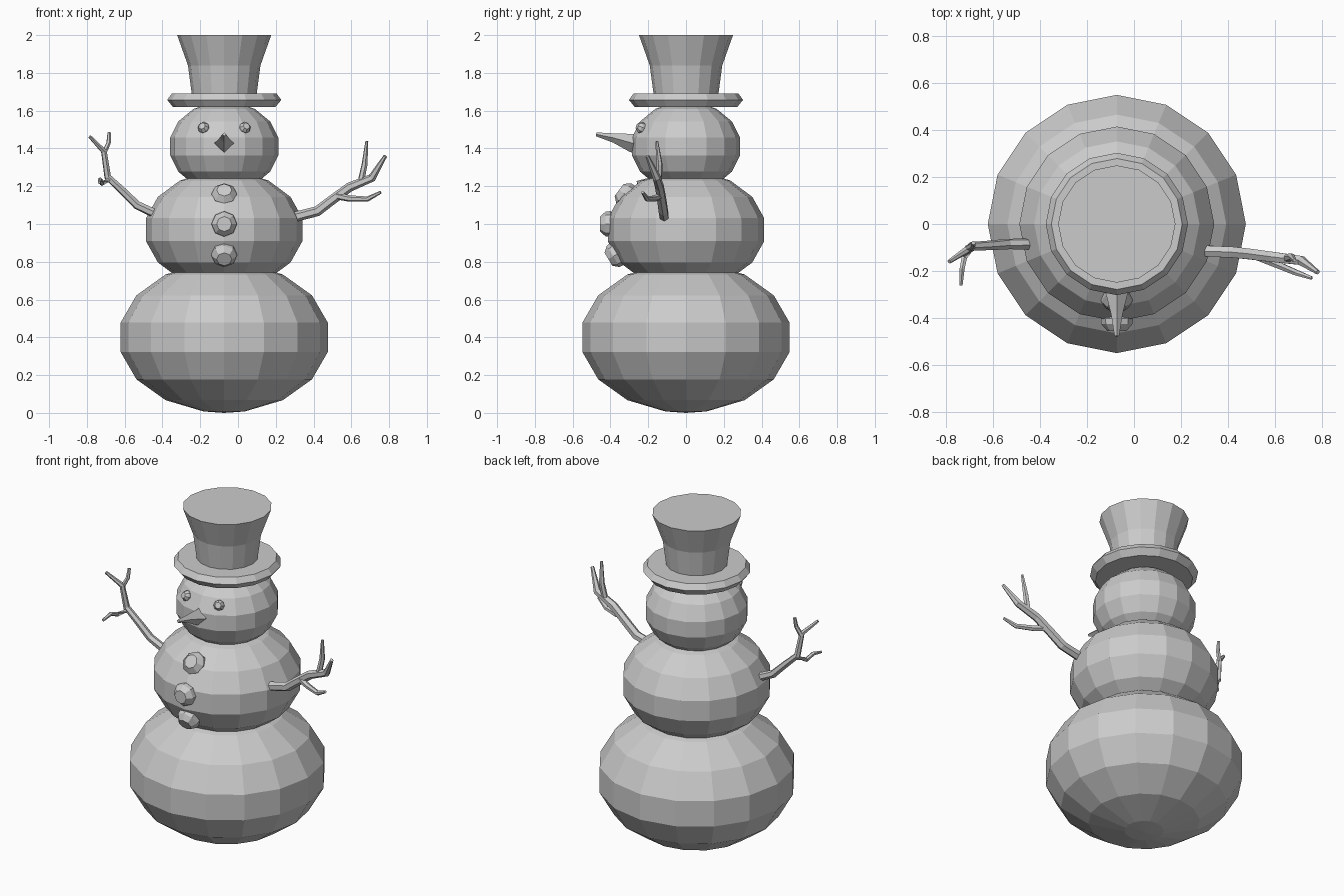
import bpy
import bmesh
from math import sin, cos, pi, radians
from mathutils import Vector

if "Cube" in bpy.data.objects:
    bpy.data.objects.remove(bpy.data.objects["Cube"], do_unlink=True)

AXIS_X = -0.073   # vertical axis of the body

grey = bpy.data.materials.new("plain grey")
grey.use_nodes = True
grey.diffuse_color = (0.6, 0.6, 0.6, 1)
grey.node_tree.nodes["Principled BSDF"].inputs["Base Color"].default_value = (0.6, 0.6, 0.6, 1)


def finish(bm, name):
    bmesh.ops.recalc_face_normals(bm, faces=bm.faces)
    mesh = bpy.data.meshes.new(name)
    bm.to_mesh(mesh)
    bm.free()
    mesh.materials.append(grey)
    obj = bpy.data.objects.new(name, mesh)
    bpy.context.collection.objects.link(obj)
    return obj


def skin(bm, rings):
    """Join equal rings of vertices with quads and close both ends."""
    n = len(rings[0])
    for a, b in zip(rings, rings[1:]):
        for i in range(n):
            j = (i + 1) % n
            bm.faces.new((a[i], a[j], b[j], b[i]))
    bm.faces.new(rings[0])
    bm.faces.new(rings[-1])


def lathe(name, profile, sides, location, direction=(0, 0, 1)):
    """Turn (radius, height) points round an axis."""
    bm = bmesh.new()
    skin(bm, [[bm.verts.new((r * cos(2 * pi * i / sides), r * sin(2 * pi * i / sides), z))
               for i in range(sides)] for r, z in profile])
    obj = finish(bm, name)
    obj.location = location
    if direction != (0, 0, 1):
        obj.rotation_euler = Vector(direction).to_track_quat('Z', 'Y').to_euler()
    return obj


def tube(name, path, radii, sides):
    """Tapered tube through the path points."""
    bm = bmesh.new()
    pts = [Vector(p) for p in path]
    rings = []
    for k, p in enumerate(pts):
        t = (pts[min(k + 1, len(pts) - 1)] - pts[max(k - 1, 0)]).normalized()
        u = t.cross(Vector((0.3, 1, 0.1)) if abs(t.y) < 0.8 else Vector((1, 0, 0))).normalized()
        v = t.cross(u)
        rings.append([bm.verts.new(p + radii[k] * (u * cos(2 * pi * i / sides) + v * sin(2 * pi * i / sides)))
                      for i in range(sides)])
    skin(bm, rings)
    return finish(bm, name)


# Three squashed snowballs, with latitude rings offset from the equator
def snowball(name, radius, half_height, z):
    angles = [radians(-78.75 + 22.5 * k) for k in range(8)]
    profile = [(radius * cos(a), half_height * sin(a)) for a in angles]
    ball = lathe(name, profile, 16, (AXIS_X, 0, z))
    bm = bmesh.new()
    bm.from_mesh(ball.data)
    caps = [f for f in bm.faces if len(f.verts) == 16]
    for vert in bmesh.ops.poke(bm, faces=caps)["verts"]:
        vert.co.z = half_height if vert.co.z > 0 else -half_height
    bm.to_mesh(ball.data)
    bm.free()


snowball("lower_body", 0.559, 0.4, 0.4)
snowball("middle_body", 0.422, 0.313, 0.97)
snowball("head", 0.292, 0.24, 1.41)

# Top hat: brim and flared crown
lathe("hat", [(0.272, 1.62), (0.302, 1.657), (0.278, 1.69), (0.172, 1.69),
              (0.192, 1.84), (0.249, 2.0)], 16, (AXIS_X, 0, 0))

# Buttons and eyes are small faceted studs facing outwards
stud = [(0.045, -0.045), (0.068, -0.012), (0.066, 0.012), (0.04, 0.042)]
for name, y, z, rise in (("top_button", -0.32, 1.155, 0.75),
                         ("middle_button", -0.413, 1.0, 0.0),
                         ("bottom_button", -0.375, 0.835, -0.6)):
    lathe(name, stud, 8, (AXIS_X, y, z), (0, -1, rise))
for name, side in (("right_eye", -1), ("left_eye", 1)):
    lathe(name, [(r * 0.45, h * 0.55) for r, h in stud], 8,
          (AXIS_X + side * 0.11, -0.238, 1.51), (side * 0.4, -1, 0.45))

# Carrot nose with four sides
tube("nose", [(AXIS_X, -0.24, 1.425), (AXIS_X, -0.29, 1.43), (AXIS_X, -0.38, 1.455), (AXIS_X, -0.476, 1.475)],
     [0.062, 0.048, 0.025, 0.01], 4)

# Right arm: a stick with two twigs
tube("right_arm", [(-0.41, -0.085, 1.045), (-0.45, -0.085, 1.06), (-0.535, -0.085, 1.1), (-0.6, -0.09, 1.165),
                   (-0.69, -0.095, 1.25), (-0.71, -0.11, 1.385), (-0.785, -0.16, 1.463)],
     [0.025, 0.024, 0.023, 0.021, 0.019, 0.016, 0.009], 6)
tube("right_arm_upper_twig", [(-0.71, -0.105, 1.375), (-0.685, -0.09, 1.43), (-0.682, -0.08, 1.485)],
     [0.014, 0.012, 0.009], 6)
tube("right_arm_front_twig", [(-0.68, -0.095, 1.235), (-0.72, -0.14, 1.215), (-0.73, -0.19, 1.235), (-0.735, -0.26, 1.22)],
     [0.016, 0.014, 0.012, 0.008], 6)

# Left arm: a thicker stick with two twigs
tube("left_arm", [(0.26, -0.115, 1.03), (0.31, -0.115, 1.04), (0.42, -0.12, 1.068), (0.495, -0.128, 1.125),
                  (0.59, -0.14, 1.195), (0.71, -0.155, 1.245), (0.78, -0.205, 1.36)],
     [0.027, 0.027, 0.027, 0.026, 0.025, 0.022, 0.01], 6)
tube("left_arm_upper_twig", [(0.65, -0.145, 1.22), (0.67, -0.14, 1.315), (0.682, -0.155, 1.438)],
     [0.018, 0.016, 0.008], 6)
tube("left_arm_lower_twig", [(0.52, -0.135, 1.15), (0.59, -0.165, 1.135), (0.685, -0.205, 1.132), (0.755, -0.23, 1.168)],
     [0.02, 0.017, 0.014, 0.008], 6)
